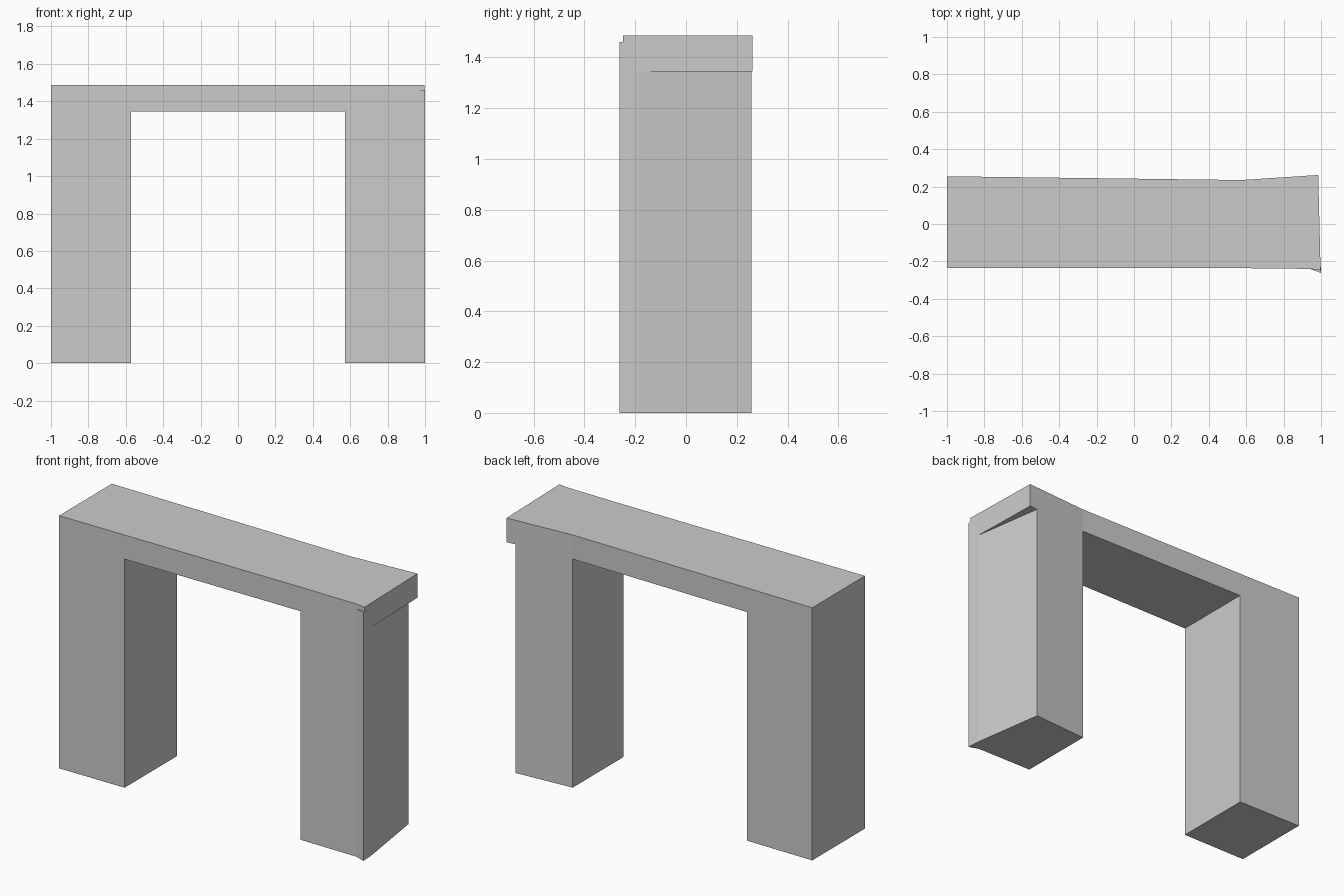
import bpy
import bmesh

if "Cube" in bpy.data.objects:
    bpy.data.objects.remove(bpy.data.objects["Cube"])


def prism(name, plan, z0, z1):
    """Extrude an anticlockwise plan outline from z0 to z1."""
    bm = bmesh.new()
    face = bm.faces.new([bm.verts.new((x, y, z0)) for x, y in plan])
    top = bmesh.ops.extrude_face_region(bm, geom=[face])
    verts = [g for g in top["geom"] if isinstance(g, bmesh.types.BMVert)]
    bmesh.ops.translate(bm, verts=verts, vec=(0, 0, z1 - z0))
    bmesh.ops.recalc_face_normals(bm, faces=bm.faces)
    mesh = bpy.data.meshes.new(name)
    bm.to_mesh(mesh)
    bm.free()
    obj = bpy.data.objects.new(name, mesh)
    bpy.context.collection.objects.link(obj)
    return obj


INNER = 0.573   # half width of the opening
SOFFIT = 1.345  # underside of the lintel
TOP = 1.487

# Lintel, with its slightly crooked plan
lintel = prism("lintel", [
    (-1, -0.236), (-INNER, -0.236), (INNER, -0.236), (0.94, -0.24),
    (0.998, -0.248), (0.996, -0.185), (0.985, 0.262),
    (0.93, 0.2584), (INNER, 0.235), (-INNER, 0.2495), (-1, 0.255)],
    SOFFIT, TOP)

# Left leg
left_leg = prism("left_leg", [
    (-1, -0.236), (-INNER, -0.236), (-INNER, 0.2495), (-1, 0.255)],
    0, SOFFIT)

# Right leg, its outer face slanting in under the lintel
right_leg = prism("right_leg", [
    (INNER, -0.236), (0.94, -0.24), (1, -0.262), (0.9985, -0.23),
    (0.996, -0.185), (0.93, 0.2584), (INNER, 0.235)],
    0, SOFFIT)

# Small corner sliver where the right leg runs up past the soffit
corner = prism("right_leg_corner", [
    (0.94, -0.24), (1, -0.262), (0.9985, -0.23), (0.996, -0.185)],
    SOFFIT, 1.46)

# Drop the hidden caps where the legs meet the lintel
for leg in (left_leg, right_leg, corner):
    bm = bmesh.new()
    bm.from_mesh(leg.data)
    seam = [f for f in bm.faces
            if all(abs(v.co.z - SOFFIT) < 1e-4 for v in f.verts)]
    bmesh.ops.delete(bm, geom=seam, context="FACES_ONLY")
    bm.to_mesh(leg.data)
    bm.free()

# Open the lintel's underside, leaving only the span and the overhang
bm = bmesh.new()
bm.from_mesh(lintel.data)
under = [f for f in bm.faces if all(v.co.z < SOFFIT + 1e-4 for v in f.verts)]
v = {(round(p.co.x, 3), p.co.y > 0): p for p in bm.verts
     if p.co.z < SOFFIT + 1e-4}
bmesh.ops.delete(bm, geom=under, context="FACES_ONLY")
bm.faces.new([v[-INNER, False], v[-INNER, True], v[INNER, True], v[INNER, False]])
bm.faces.new([v[0.996, False], v[0.93, True], v[0.985, True]])
bmesh.ops.recalc_face_normals(bm, faces=bm.faces)
bm.to_mesh(lintel.data)
bm.free()
